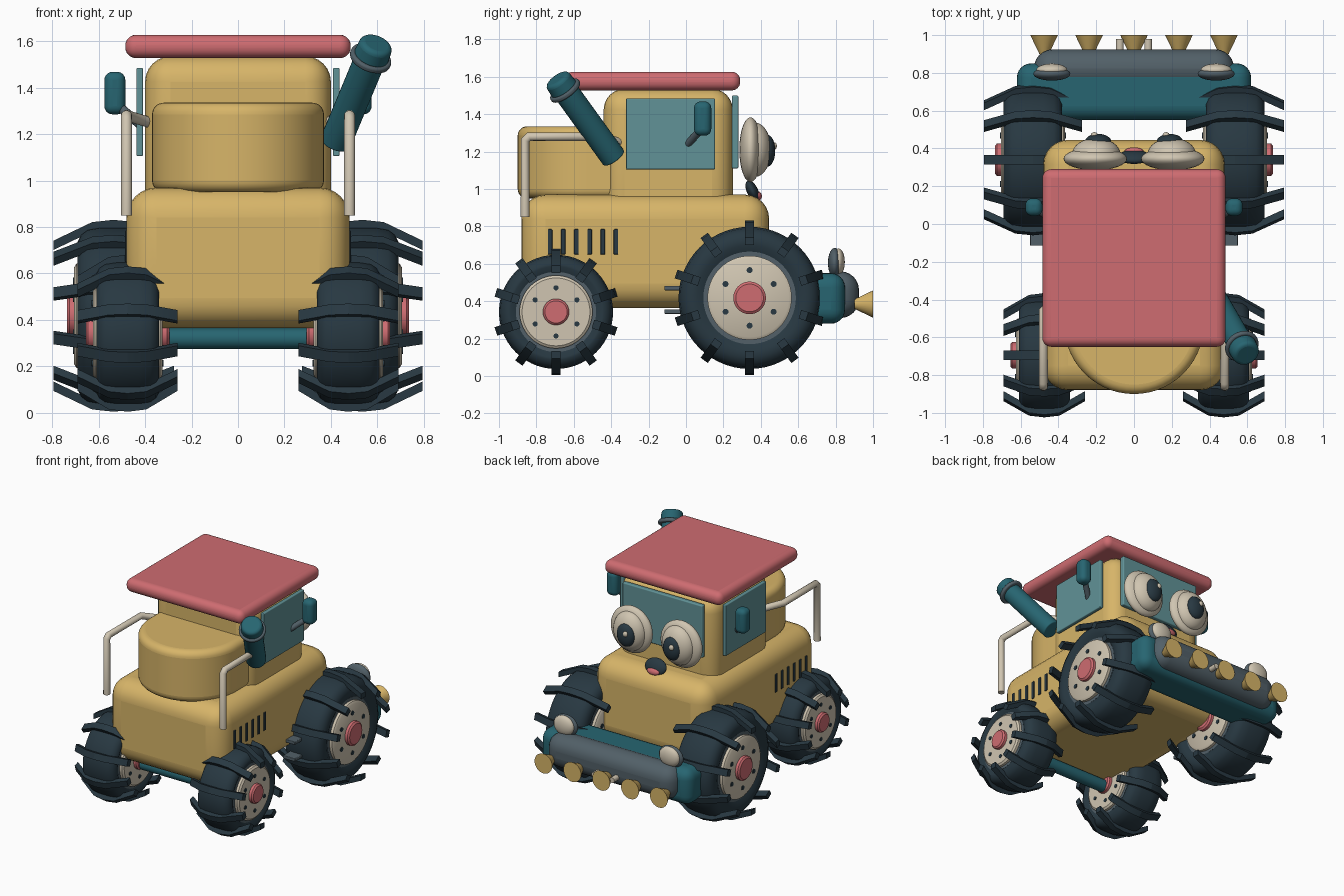
import bpy, bmesh, math
from mathutils import Vector, Matrix

cube = bpy.data.objects.get("Cube")
if cube:
    bpy.data.objects.remove(cube, do_unlink=True)


def material(name, rgb):
    m = bpy.data.materials.new(name)
    m.use_nodes = True
    m.diffuse_color = (*rgb, 1)
    m.node_tree.nodes["Principled BSDF"].inputs["Base Color"].default_value = (*rgb, 1)
    return m


YELLOW = material("yellow paint", (.68, .46, .14))
RED = material("coral red", (.62, .15, .165))
TEAL = material("deep teal", (.02, .13, .165))
GLASS = material("window teal", (.12, .29, .31))
RUBBER = material("dark rubber", (.021, .04, .054))
GREY = material("slate grey", (.084, .117, .138))
CREAM = material("cream", (.63, .56, .44))


def finish(name, bm, mat, loc=(0, 0, 0), bevel=0, segments=6):
    bmesh.ops.recalc_face_normals(bm, faces=bm.faces)
    mesh = bpy.data.meshes.new(name)
    bm.to_mesh(mesh)
    bm.free()
    mesh.materials.append(mat)
    ob = bpy.data.objects.new(name, mesh)
    ob.location = loc
    bpy.context.collection.objects.link(ob)
    bpy.ops.object.select_all(action='DESELECT')
    ob.select_set(True)
    bpy.context.view_layer.objects.active = ob
    bpy.ops.object.shade_smooth_by_angle(angle=math.radians(35))
    if bevel:
        mod = ob.modifiers.new("rounding", 'BEVEL')
        mod.width, mod.segments = bevel, segments
        mod.limit_method, mod.angle_limit = 'ANGLE', math.radians(40)
    return ob


def box(name, mat, lo, hi, bevel=0):
    lo, hi = Vector(lo), Vector(hi)
    bm = bmesh.new()
    bmesh.ops.create_cube(bm, size=1)
    bmesh.ops.scale(bm, vec=hi - lo, verts=bm.verts)
    return finish(name, bm, mat, (lo + hi) / 2, bevel)


def ball(name, mat, loc, radii, tilt=0):
    bm = bmesh.new()
    bmesh.ops.create_uvsphere(bm, u_segments=32, v_segments=20, radius=1)
    bmesh.ops.scale(bm, vec=radii, verts=bm.verts)
    ob = finish(name, bm, mat, loc)
    ob.rotation_euler.x = tilt
    return ob


def rod(name, mat, p, q, r1, r2=None, bevel=0):
    p, q = Vector(p), Vector(q)
    bm = bmesh.new()
    bmesh.ops.create_cone(bm, cap_ends=True, segments=32, radius1=r1,
                          radius2=r1 if r2 is None else r2, depth=(q - p).length)
    turn = (q - p).to_track_quat('Z', 'Y').to_matrix()
    bmesh.ops.rotate(bm, matrix=turn, verts=bm.verts)
    return finish(name, bm, mat, (p + q) / 2, bevel, 4)


def lathe(name, mat, half, loc):
    """Spin a profile of (x, radius), mirrored in x, about the x axis."""
    pts = [(-x, r) for x, r in half] + [(x, r) for x, r in reversed(half)]
    bm = bmesh.new()
    vs = [bm.verts.new((x, 0, r)) for x, r in pts]
    es = [bm.edges.new((vs[i], vs[i - 1])) for i in range(len(vs))]
    bmesh.ops.spin(bm, geom=vs + es, axis=(1, 0, 0), cent=(0, 0, 0),
                   angle=math.tau, steps=56, use_merge=False)
    bmesh.ops.remove_doubles(bm, verts=bm.verts, dist=1e-5)
    return finish(name, bm, mat, loc)


def wheel(name, loc, R, W, rim, hub, reach):
    """R tread radius, W half width, reach half width over the lugs."""
    lathe(name + "_tire", RUBBER, [(.6 * W, rim), (.86 * W, rim * 1.05), (W, rim * 1.25),
          (W, R * .84), (.9 * W, R * .92), (.72 * W, R * .975), (.35 * W, R)], loc)
    lathe(name + "_rim_ring", GREY, [(W * .9, 0), (W * .9, rim * 1.1)], loc)
    lathe(name + "_rim", CREAM, [(W + .015, 0), (W + .015, rim * .93), (W + .005, rim), (W * .5, rim)], loc)
    lathe(name + "_hub", RED, [(W + .045, 0), (W + .045, hub * .85), (W + .035, hub), (W * .5, hub)], loc)
    for i in range(6):
        a = math.tau * i / 6
        y, z = loc[1] + .66 * rim * math.sin(a), loc[2] + .66 * rim * math.cos(a)
        rod(f"{name}_bolt_{i + 1}", RUBBER, (loc[0] - W - .02, y, z), (loc[0] + W + .02, y, z), rim * .07)
    # Winged lugs round the tread
    bm = bmesh.new()
    top, drop, th = R + .033, .09, .04
    outline = [(0, top), (.6 * W, top - .01), (reach, top - drop)]
    outline += [(x, r - th) for x, r in reversed(outline)]
    for i in range(10):
        for side in (-1, 1):
            face = bm.faces.new([bm.verts.new((side * x, -.024, r)) for x, r in outline])
            out = bmesh.ops.extrude_face_region(bm, geom=[face])["geom"]
            far = [v for v in out if isinstance(v, bmesh.types.BMVert)]
            bmesh.ops.translate(bm, vec=(0, .048, 0), verts=far)
            bmesh.ops.rotate(bm, matrix=Matrix.Rotation(math.tau * i / 10, 3, 'X'),
                             verts=far + list(face.verts))
    finish(name + "_lugs", bm, RUBBER, loc)


# Body, cabin and roof
box("body", YELLOW, (-.48, -.88, .365), (.48, .445, .97), .13)
box("cabin", YELLOW, (-.4, -.44, .85), (.4, .25, 1.535), .11)
box("roof", RED, (-.485, -.65, 1.527), (.485, .29, 1.627), .046)

# Round-ended engine hood
bm = bmesh.new()
arc = [(.37 * math.cos(a), -.53 - .37 * math.sin(a))
       for a in (math.pi * i / 28 for i in range(29))]
ring = [(.37, -.3)] + arc + [(-.37, -.3)]
base = bm.faces.new([bm.verts.new((x, y, .95)) for x, y in ring])
up = bmesh.ops.extrude_face_region(bm, geom=[base])["geom"]
bmesh.ops.translate(bm, vec=(0, 0, .385), verts=[v for v in up if isinstance(v, bmesh.types.BMVert)])
finish("engine_hood", bm, YELLOW, bevel=.05)

# Face window, mouth and tongue
box("face_window", GLASS, (-.33, .245, 1.11), (.33, .28, 1.5), .008)
ball("mouth", RUBBER, (0, .355, .99), (.085, .03, .06), math.radians(25))
ball("tongue", RED, (0, .385, .965), (.05, .02, .025), math.radians(25))

# Axles
rod("small_axle", TEAL, (-.4, -.695, .32), (.4, -.695, .32), .045)
rod("large_axle", TEAL, (-.45, .34, .418), (.45, .34, .418), .045)

# Toothed roller in its cradle
box("cradle", TEAL, (-.62, .55, .28), (.62, .85, .55), .075)
box("roller", GREY, (-.53, .72, .31), (.53, .925, .56), .1)
for i in range(5):
    x = (i - 2) * .238
    rod(f"tooth_{i + 1}", YELLOW, (x, .9, .385), (x, 1, .385), .025, .073)

for s, side in ((1, "left"), (-1, "right")):
    wheel(side + "_small_wheel", (s * .475, -.695, .343), .305, .135, .195, .07, .215)
    wheel(side + "_large_wheel", (s * .535, .34, .418), .38, .155, .225, .087, .26)

    # Side window, vents and steps
    box(side + "_window", GLASS, (s * .423 - .014, -.32, 1.105), (s * .423 + .014, .155, 1.485), .006)
    for i in range(6):
        y = -.727 + i * .0705
        box(f"{side}_vent_{i + 1}", RUBBER, (s * .48 - .006, y - .012, .65), (s * .48 + .006, y + .012, .785), .004)
    for z in (.345, .47):
        box(f"{side}_step_{z}", GREY, (s * .5 - .05, -.115, z - .012), (s * .5 + .05, 0, z + .012), .005)

    # Mirror on its arm
    box(side + "_mirror", TEAL, (s * .53 - .045, .043, 1.285), (s * .53 + .045, .135, 1.468), .035)
    rod(side + "_mirror_arm", GREY, (s * .42, .01, 1.24), (s * .52, .085, 1.325), .02)

    # Bent handrail
    curve = bpy.data.curves.new(side + "_handrail", 'CURVE')
    curve.dimensions, curve.bevel_depth, curve.use_fill_caps = '3D', .024, True
    path = [(.48, -.86, .85), (.48, -.86, 1.26), (.48, -.84, 1.28), (.48, -.46, 1.28), (.38, -.36, 1.25)]
    line = curve.splines.new('POLY')
    line.points.add(len(path) - 1)
    for p, (x, y, z) in zip(line.points, path):
        p.co = (s * x, y, z, 1)
    curve.materials.append(CREAM)
    bpy.context.collection.objects.link(bpy.data.objects.new(side + "_handrail", curve))

    # Layered bulging eye
    ball(side + "_eye", CREAM, (s * .205, .345, 1.21), (.168, .06, .173))
    ball(side + "_eyeball", CREAM, (s * .2, .37, 1.21), (.128, .085, .145))
    ball(side + "_pupil", RUBBER, (s * .19, .435, 1.205), (.07, .042, .085))
    ball(side + "_eye_glint", CREAM, (s * .19 - .02, .472, 1.23), (.018, .014, .02))

    # Headlamp and roller stud
    ball(side + "_lamp_shell", GREY, (s * .435, .795, .605), (.098, .036, .08))
    ball(side + "_lamp_glass", CREAM, (s * .435, .815, .61), (.082, .034, .072))
    rod(side + "_roller_stud", CREAM, (s * .075, .9, .4), (s * .075, .98, .4), .02)

# Leaning exhaust with a collar
foot, neck = Vector((.42, -.385, 1.165)), Vector((.57, -.645, 1.525))
lean = (neck - foot).normalized()
rod("exhaust_pipe", TEAL, foot, neck, .068, bevel=.008)
rod("exhaust_collar", GREY, neck - lean * .012, neck + lean * .016, .092, bevel=.01)
rod("exhaust_tip", TEAL, neck, neck + lean * .085, .078, .072, bevel=.02)
